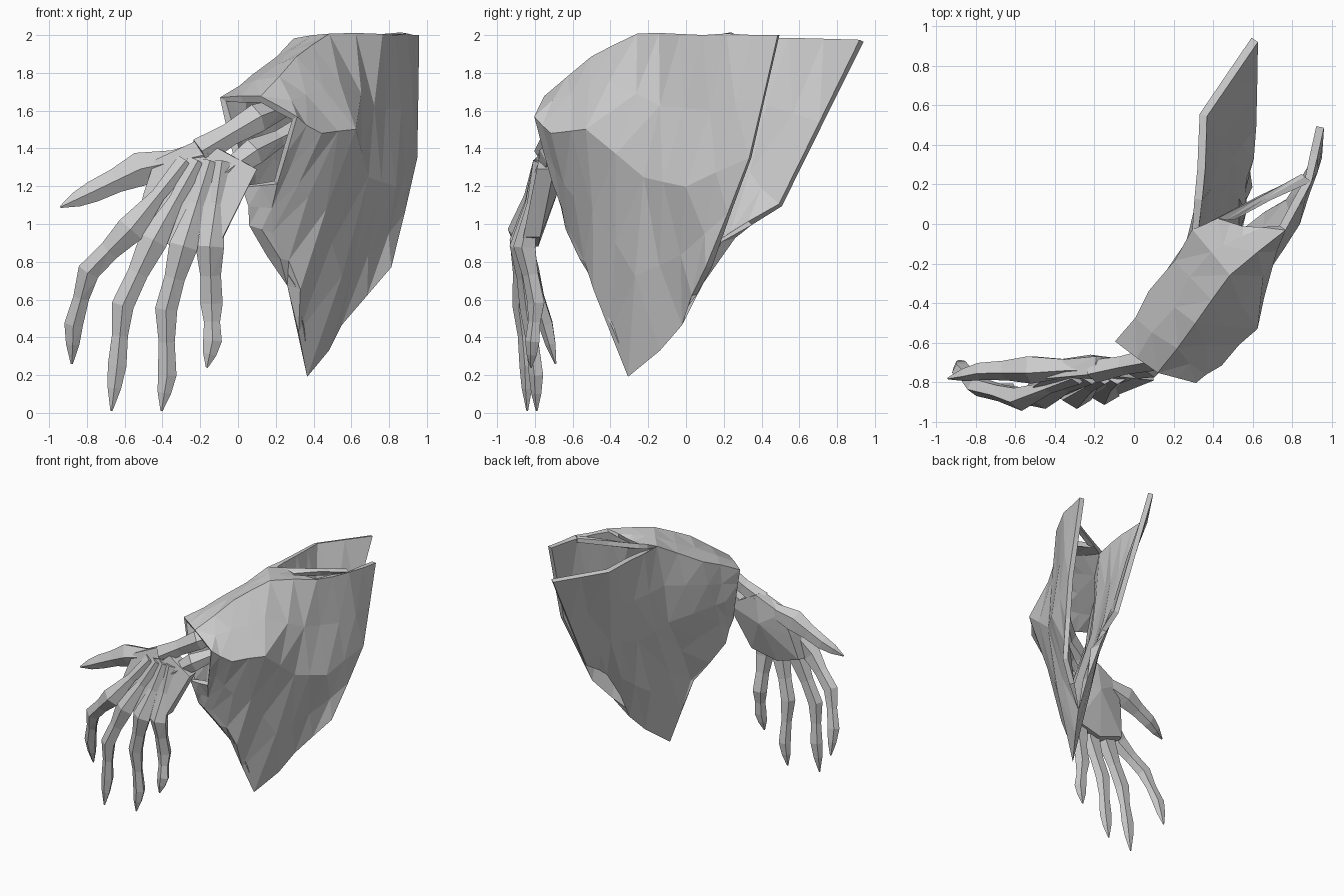
import bpy, bmesh, math, random
from mathutils import Vector

if "Cube" in bpy.data.objects:
    bpy.data.objects.remove(bpy.data.objects["Cube"])

random.seed(4)


def finish(name, bm):
    bmesh.ops.recalc_face_normals(bm, faces=bm.faces)
    bmesh.ops.triangulate(bm, faces=bm.faces)
    me = bpy.data.meshes.new(name)
    bm.to_mesh(me)
    bm.free()
    ob = bpy.data.objects.new(name, me)
    bpy.context.collection.objects.link(ob)
    return ob


def add_sheet(bm, ribs):
    """Quad grid between neighbouring ribs."""
    g = [[bm.verts.new(p) for p in r] for r in ribs]
    for a, b in zip(g, g[1:]):
        for i in range(len(a) - 1):
            bm.faces.new((a[i], a[i + 1], b[i + 1], b[i]))


def bone(name, joints, radii, sides=5):
    """Angular bone: swollen joints with a thinner shaft midway between them."""
    P, R = [], []
    J = [Vector(j) for j in joints]
    for i, (p, r) in enumerate(zip(J, radii)):
        P.append(p)
        R.append(r)
        if i < len(J) - 1:
            P.append((p + J[i + 1]) / 2)
            R.append(min(r, max(radii[i + 1], r * .9)) * .8)
    bm = bmesh.new()
    rings = []
    for i, p in enumerate(P):
        d = (P[min(i + 1, len(P) - 1)] - P[max(i - 1, 0)]).normalized()
        side = d.cross(Vector((0, 1, 0))).normalized()
        out = side.cross(d)
        ring = []
        for k in range(sides):
            a = 2 * math.pi * k / sides - math.pi / 2
            ring.append(bm.verts.new(p + (side * math.cos(a) + out * math.sin(a) * .8) * R[i]))
        rings.append(ring)
    for a, b in zip(rings, rings[1:]):
        for k in range(sides):
            n = (k + 1) % sides
            bm.faces.new((a[k], a[n], b[n], b[k]))
    bm.faces.new(rings[0])
    bm.faces.new(rings[-1])
    return finish(name, bm)


# Wide torn sleeve: ribs run from the ridge down to the hem, wrist to shoulder
tip, hem = (.38, -.29, .21), (.54, -.03, .48)
left = [
    [(-.08, -.6, 1.66), (-.02, -.63, 1.42), (.04, -.67, 1.2)],
    [(.1, -.33, 1.78), (.07, -.47, 1.38), (.09, -.61, 1)],
    [(.31, -.03, 1.97), (.27, -.16, 1.3), (.28, -.47, .68)],
    [(.34, .28, 1.98), (.4, .1, 1.2), tip],
    [(.35, .55, 1.98), (.49, .33, 1.27), hem],
    [(.61, .93, 1.97), (.6, .5, 1.1), (.58, .18, .91)],
]
right = [
    [(.12, -.74, 1.66), (.3, -.79, 1.56), (.2, -.69, 1.22)],
    [(.3, -.5, 1.87), (.42, -.69, 1.48), (.18, -.6, .96)],
    [(.48, -.25, 1.99), (.6, -.53, 1.5), (.31, -.46, .66)],
    [(.75, -.02, 2), (.67, -.22, 1.25), tip],
    [(.88, .22, 2), (.82, .02, 1.2), hem],
    [(.94, .49, 2), (.93, .34, 1.35), (.8, .12, .77)],
]
bm = bmesh.new()
add_sheet(bm, left)
add_sheet(bm, right)
# ridge over the arm ending in a torn edge, and the narrow underside
torn = (.42, .03, 1.97)
add_sheet(bm, [(l[0], r[0]) for l, r in zip(left[:3], right[:3])] + [(torn, right[2][0])])
add_sheet(bm, [(torn, right[2][0]), ((.55, -.02, 1.96), right[3][0])])
add_sheet(bm, [(torn, (.5, .03, 1.95)), ((.85, .25, 1.99), right[4][0])])
add_sheet(bm, [(l[-1], r[-1]) for l, r in zip(left[:4], right[:4])])
bmesh.ops.remove_doubles(bm, verts=bm.verts, dist=.004)
bmesh.ops.subdivide_edges(bm, edges=bm.edges, cuts=1, use_grid_fill=True)
for v in bm.verts:
    if not v.is_boundary and v.co.z < 1.92:
        v.co += Vector((random.uniform(-.016, .016), random.uniform(-.016, .016), 0))
sleeve = finish("sleeve", bm)
m = sleeve.modifiers.new("cloth", 'SOLIDIFY')
m.thickness = .04
m.offset = 0

# Wrist bones
bone("forearm_bone_upper", [(.35, -.45, 1.66), (.1, -.68, 1.56), (-.2, -.74, 1.38)], [.07, .08, .08])
bone("forearm_bone_lower", [(.35, -.5, 1.52), (.08, -.72, 1.38), (-.1, -.75, 1.25)], [.06, .075, .08])

# Palm: outline in x, z leaning forward towards the knuckles
bm = bmesh.new()
for x, z in [(-.2, 1.45), (.1, 1.29), (0, 1.1), (-.08, .93), (-.33, .88), (-.55, .95), (-.5, 1.16), (-.44, 1.34)]:
    bm.verts.new((x, -.76 - .2 * (1.44 - z), z))
    bm.verts.new((x * .95, -.67 - .2 * (1.44 - z), z))
bm.verts.new((-.22, -.66, 1.22))
bmesh.ops.convex_hull(bm, input=bm.verts)
finish("palm", bm)

# Fingers: knuckle, two joints and a pointed nail, plus a hand bone from the wrist
fingers = {
    "index": [(-.57, -.88, .97), (-.79, -.82, .75), (-.87, -.74, .47), (-.88, -.69, .26)],
    "middle": [(-.45, -.87, .91), (-.61, -.87, .57), (-.64, -.84, .25), (-.67, -.84, .01)],
    "ring": [(-.29, -.87, .88), (-.38, -.83, .55), (-.375, -.79, .2), (-.405, -.79, .01)],
    "little": [(-.15, -.85, .88), (-.14, -.79, .58), (-.135, -.81, .38), (-.165, -.82, .24)],
}
for i, (n, joints) in enumerate(fingers.items()):
    bone(n + "_finger", [(-.28 + .065 * i, -.77, 1.33)] + joints, [.05, .08, .062, .052, .006])
bone("thumb", [(-.16, -.72, 1.37), (-.52, -.73, 1.29), (-.77, -.74, 1.17), (-.94, -.78, 1.09)], [.08, .095, .06, .006])
